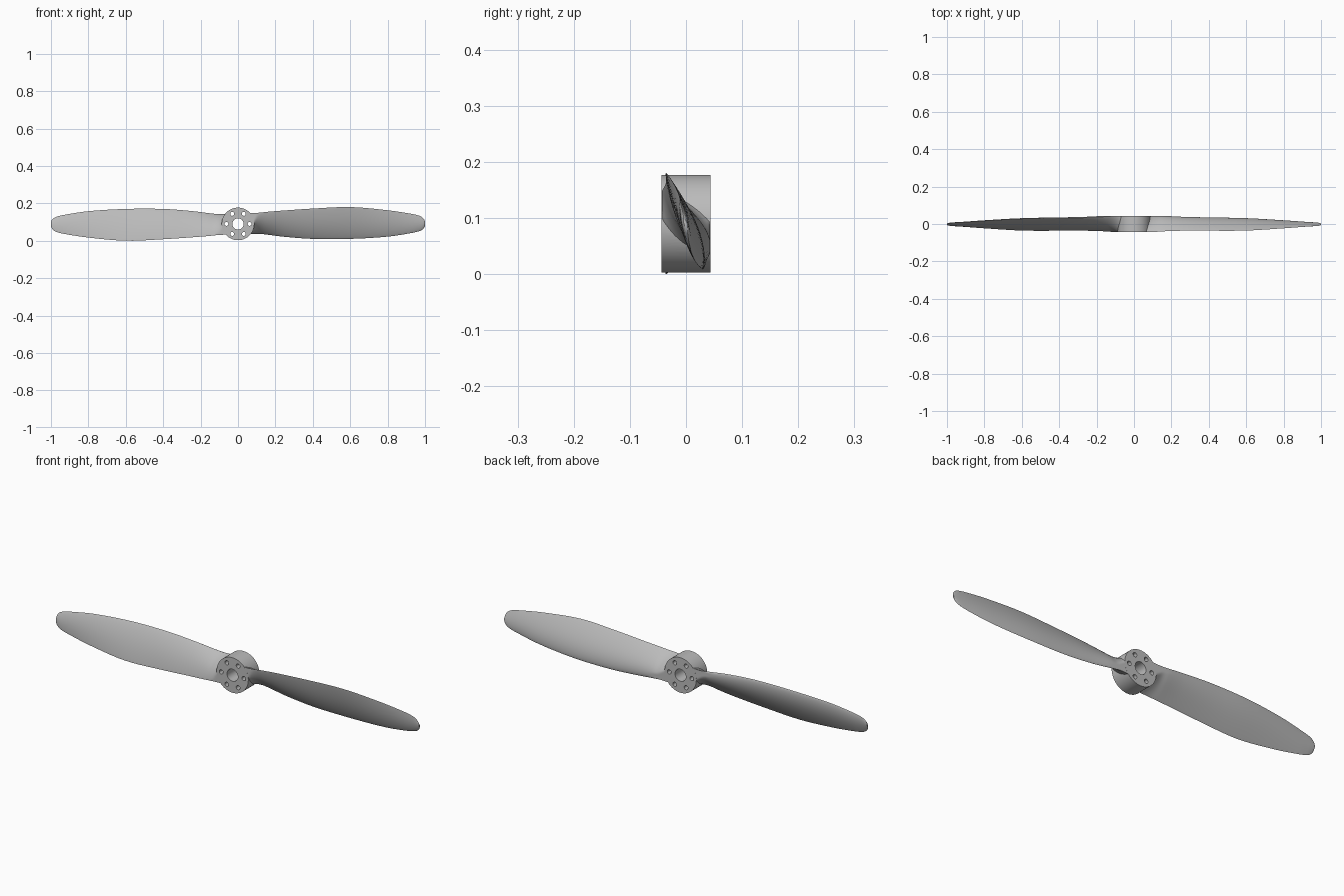
import bpy, bmesh, math
from mathutils import Matrix

CENTRE = 0.09   # height of the shaft axis
HALF = 0.0435   # half the hub depth

old = bpy.data.objects.get("Cube")
if old:
    bpy.data.objects.remove(old, do_unlink=True)

grey = bpy.data.materials.new("satin_grey")
grey.use_nodes = True
colour = (0.5, 0.5, 0.5, 1)
grey.diffuse_color = colour
grey.node_tree.nodes["Principled BSDF"].inputs["Base Color"].default_value = colour


def finish(name, bm):
    bmesh.ops.recalc_face_normals(bm, faces=bm.faces)
    mesh = bpy.data.meshes.new(name)
    bm.to_mesh(mesh)
    bm.free()
    mesh.materials.append(grey)
    obj = bpy.data.objects.new(name, mesh)
    bpy.context.collection.objects.link(obj)
    return obj


def cylinder(bm, radius, depth, sides, x=0, z=0):
    place = Matrix.Translation((x, 0, CENTRE + z)) @ Matrix.Rotation(math.pi / 2, 4, 'X')
    bmesh.ops.create_cone(bm, cap_ends=True, segments=sides, radius1=radius,
                          radius2=radius, depth=depth, matrix=place)


# Blade stations: x, top z, bottom z, top y, bottom y, thickness, front share
STATIONS = [
    (0.02, 0.050, -0.050, -0.043, 0.043, 0.400, 0.5),
    (0.05, 0.056, -0.054, -0.043, 0.043, 0.240, 0.5),
    (0.08, 0.058, -0.053, -0.043, 0.043, 0.100, 0.48),
    (0.115, 0.060, -0.053, -0.042, 0.042, 0.052, 0.45),
    (0.16, 0.065, -0.058, -0.039, 0.039, 0.044, 0.4),
    (0.25, 0.072, -0.069, -0.036, 0.034, 0.037, 0.35),
    (0.40, 0.082, -0.080, -0.036, 0.031, 0.034, 0.35),
    (0.60, 0.090, -0.080, -0.035, 0.028, 0.030, 0.35),
    (0.80, 0.073, -0.068, -0.023, 0.017, 0.023, 0.4),
    (0.92, 0.055, -0.050, -0.014, 0.009, 0.017, 0.45),
    (0.965, 0.045, -0.040, -0.011, 0.007, 0.014, 0.5),
    (0.985, 0.035, -0.031, -0.009, 0.005, 0.012, 0.5),
    (0.997, 0.021, -0.018, -0.006, 0.003, 0.009, 0.5),
    (1.00, 0.011, -0.009, -0.004, 0.002, 0.006, 0.5),
]


def between(i, t):
    """Smooth station between station i and the next, with x-aware slopes."""
    def slope(k, c):
        a, b = STATIONS[max(k - 1, 0)], STATIONS[min(k + 1, len(STATIONS) - 1)]
        return (b[c] - a[c]) / (b[0] - a[0])
    p, q = STATIONS[i], STATIONS[i + 1]
    d = q[0] - p[0]
    row = [p[0] + d * t]
    for c in range(1, 7):
        row.append((2*t**3 - 3*t**2 + 1) * p[c] + (t**3 - 2*t**2 + t) * d * slope(i, c)
                   + (3*t**2 - 2*t**3) * q[c] + (t**3 - t**2) * d * slope(i + 1, c))
    return row


def section(row, steps=28):
    """Twisted airfoil outline, trimmed to the depth of the hub."""
    x, zt, zb, yt, yb, thick, share = row
    front, back = [], []
    for k in range(steps + 1):
        s = (1 - math.cos(math.pi * k / steps)) / 2
        bulge = thick * max(math.sin(math.pi * s ** 0.85), 0) ** 0.85
        z, y = zb + (zt - zb) * s, yb + (yt - yb) * s
        lim = HALF - 0.0003
        front.append((x, max(-lim, min(lim, y - bulge * share)), z))
        back.append((x, max(-lim, min(lim, y + bulge * (1 - share))), z))
    return front + back[-2:0:-1]


def blade(name, turn):
    bm = bmesh.new()
    rows = [between(i, j / 5) for i in range(len(STATIONS) - 1) for j in range(5)]
    rows.append(STATIONS[-1])
    rings = [[bm.verts.new(p) for p in section(r)] for r in rows]
    for a, b in zip(rings, rings[1:]):
        for k in range(len(a)):
            n = (k + 1) % len(a)
            bm.faces.new((a[k], a[n], b[n], b[k]))
    bm.faces.new(rings[0])
    bm.faces.new(rings[-1])
    bm.transform(Matrix.Translation((0, 0, CENTRE)) @ Matrix.Rotation(turn, 4, 'Y'))
    return finish(name, bm)


# Hub
bm = bmesh.new()
cylinder(bm, 0.0872, 2 * HALF, 96)
propeller = finish("propeller", bm)

# Shaft bore and ring of six bolt holes
bm = bmesh.new()
cylinder(bm, 0.03, 0.3, 48)
for k in range(6):
    a = k * math.pi / 3
    cylinder(bm, 0.0105, 0.3, 24, 0.062 * math.cos(a), 0.062 * math.sin(a))
holes = finish("hole_cutter", bm)

# Join both blades to the hub, then drill it
parts = [(blade("left_blade", 0), 'UNION'), (blade("right_blade", math.pi), 'UNION'),
         (holes, 'DIFFERENCE')]
bpy.context.view_layer.objects.active = propeller
for tool, operation in parts:
    mod = propeller.modifiers.new(tool.name, 'BOOLEAN')
    mod.operation, mod.object, mod.solver = operation, tool, 'EXACT'
    bpy.ops.object.modifier_apply(modifier=mod.name)
for tool, _ in parts:
    bpy.data.objects.remove(tool, do_unlink=True)

bpy.ops.object.select_all(action='DESELECT')
propeller.select_set(True)
bpy.ops.object.shade_smooth_by_angle(angle=math.radians(35))
